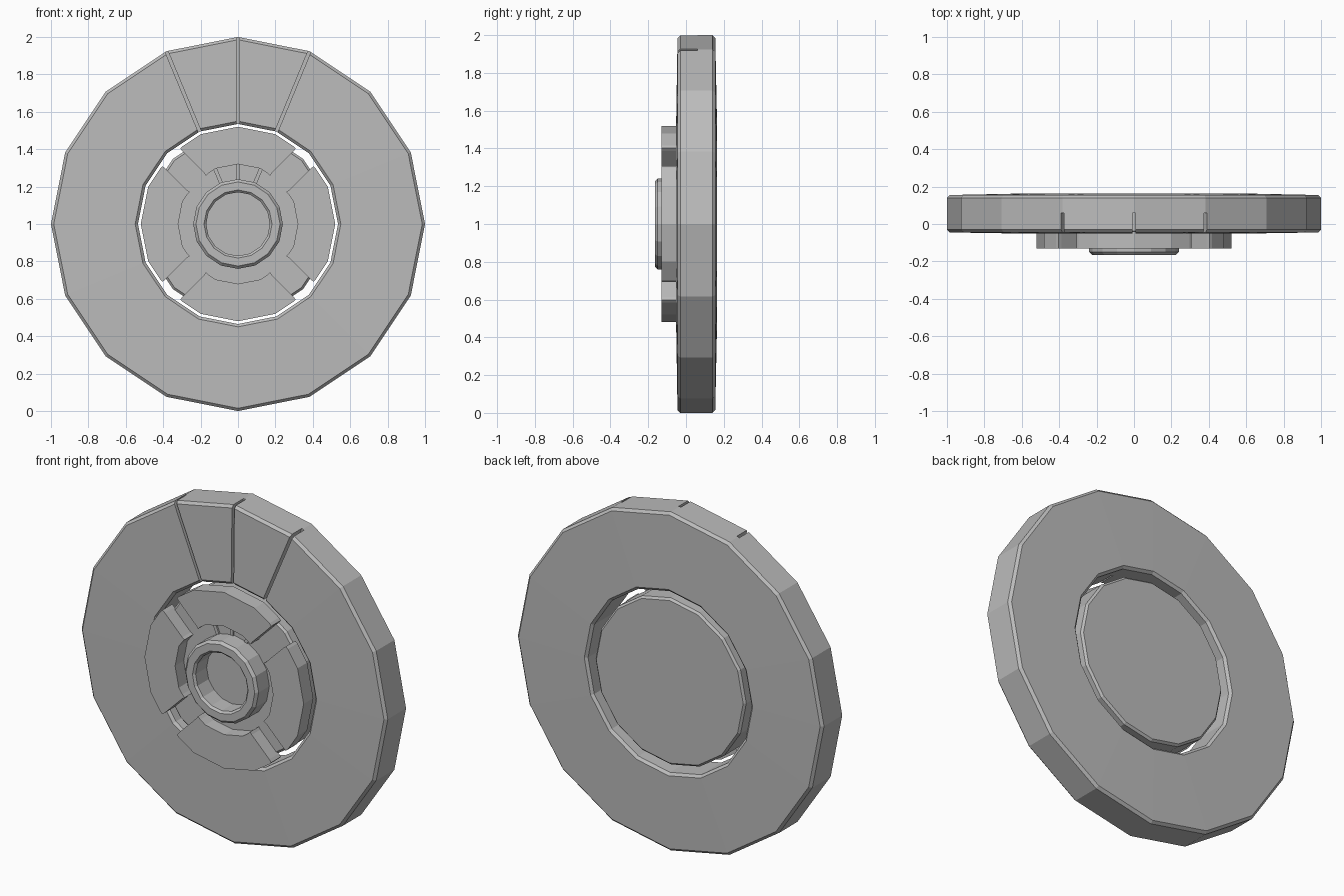
import bpy, bmesh, math
from mathutils import Matrix, Vector

if "Cube" in bpy.data.objects:
    bpy.data.objects.remove(bpy.data.objects["Cube"])

SIDES = 16
CENTRE = Vector((0, 0, 1))

grey = bpy.data.materials.new("neutral_grey")
grey.diffuse_color = (0.5, 0.5, 0.5, 1)
grey.use_nodes = True
grey.node_tree.nodes["Principled BSDF"].inputs["Base Color"].default_value = grey.diffuse_color


def finish(name, bm):
    bmesh.ops.recalc_face_normals(bm, faces=bm.faces)
    mesh = bpy.data.meshes.new(name)
    bm.to_mesh(mesh)
    bm.free()
    mesh.materials.append(grey)
    ob = bpy.data.objects.new(name, mesh)
    ob.location = CENTRE
    bpy.context.collection.objects.link(ob)
    return ob


def lathe(name, profile, closed=False):
    """Revolve (radius, y) points about the y axis; open profiles get end caps."""
    bm = bmesh.new()
    rings = []
    for r, y in profile:
        rings.append([bm.verts.new((r * math.cos(a), y, r * math.sin(a)))
                      for a in (math.tau * i / SIDES for i in range(SIDES))])
    pairs = list(zip(rings, rings[1:]))
    if closed:
        pairs.append((rings[-1], rings[0]))
    else:
        bm.faces.new(rings[0])
        bm.faces.new(rings[-1])
    for a, b in pairs:
        for i in range(SIDES):
            j = (i + 1) % SIDES
            bm.faces.new((a[i], a[j], b[j], b[i]))
    return finish(name, bm)


def radial_box(name, angle, r0, r1, y0, y1, width):
    """Box lying along a radius; angle is measured from straight up."""
    bm = bmesh.new()
    bmesh.ops.create_cube(bm, size=1)
    bmesh.ops.scale(bm, vec=(width, y1 - y0, r1 - r0), verts=bm.verts)
    bmesh.ops.translate(bm, vec=(0, (y0 + y1) / 2, (r0 + r1) / 2), verts=bm.verts)
    bmesh.ops.rotate(bm, matrix=Matrix.Rotation(angle, 3, 'Y'), verts=bm.verts)
    return finish(name, bm)


# Outer ring: chamfered rim, faces rising slightly toward the hole
outer_ring = lathe("outer_ring", [
    (0.985, -0.045), (1.0, -0.03), (1.0, 0.14), (0.985, 0.155),
    (0.55, 0.164), (0.535, 0.15), (0.535, -0.038), (0.55, -0.052)], closed=True)

# Three grooves in the upper front of the ring
for k in (-1, 0, 1):
    cutter = radial_box("groove_cutter", k * math.tau / SIDES, 0.4, 1.2, -0.2, 0.06, 0.016)
    cutter.hide_render = True
    cutter.hide_viewport = True
    cut = outer_ring.modifiers.new("groove", 'BOOLEAN')
    cut.operation = 'DIFFERENCE'
    cut.solver = 'EXACT'
    cut.object = cutter

# Hub disc filling the hole with a gap around it
lathe("hub_disc", [(0.48, -0.05), (0.492, -0.038), (0.492, 0.14), (0.48, 0.152)])

# Raised collar around the central bore
lathe("centre_collar", [
    (0.24, -0.04), (0.24, -0.15), (0.225, -0.165),
    (0.182, -0.165), (0.17, -0.153), (0.17, -0.04)], closed=True)

# Four raised pads separated by diagonal channels
half = [(0.199, 0.48), (0.296, 0.416), (0.308, 0.403), (0.295, 0.387),
        (0.181, 0.273), (0.171, 0.258), (0.155, 0.273), (0.122, 0.296)]
outline = [(0, 0.52)] + half + [(0, 0.32)] + [(-x, z) for x, z in reversed(half)]
for k, side in enumerate(("top", "right", "bottom", "left")):
    bm = bmesh.new()
    face = bm.faces.new([bm.verts.new((x, -0.13, z)) for x, z in outline])
    ext = bmesh.ops.extrude_face_region(bm, geom=[face])
    back = [v for v in ext["geom"] if isinstance(v, bmesh.types.BMVert)]
    bmesh.ops.translate(bm, vec=(0, 0.09, 0), verts=back)
    bmesh.ops.rotate(bm, matrix=Matrix.Rotation(k * math.pi / 2, 3, 'Y'), verts=bm.verts)
    finish(side + "_pad", bm)

# Small ribs between the collar and the top pad
for k in (-1, 0, 1):
    radial_box("small_rib", k * math.tau / SIDES, 0.23, 0.32, -0.06, -0.045, 0.02)
